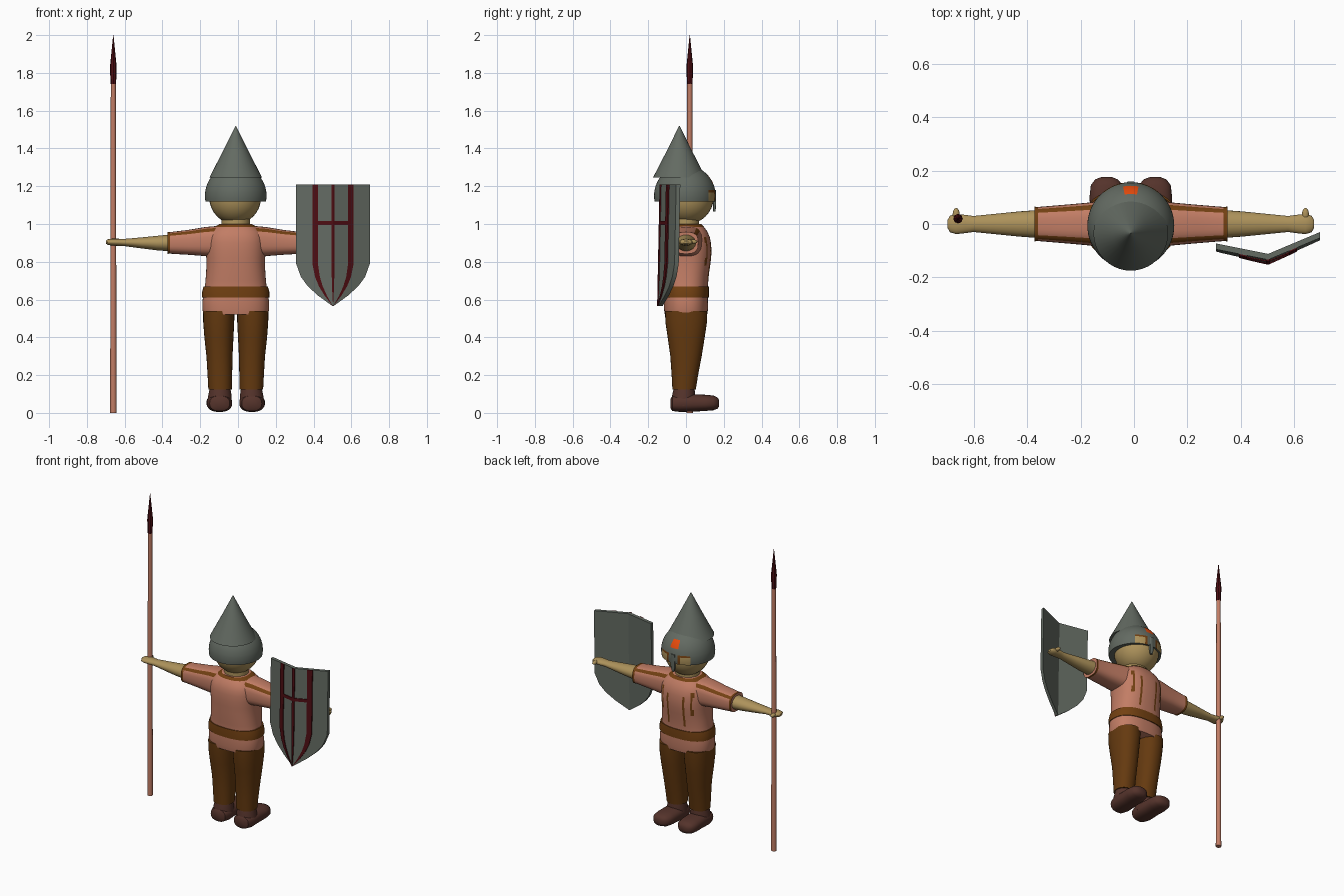
import bpy, bmesh, math

if "Cube" in bpy.data.objects:
    bpy.data.objects.remove(bpy.data.objects["Cube"])

CX = -0.012  # body centre line


def material(name, rgb):
    m = bpy.data.materials.new(name)
    m.diffuse_color = (*rgb, 1)
    m.use_nodes = True
    m.node_tree.nodes["Principled BSDF"].inputs["Base Color"].default_value = m.diffuse_color
    return m


steel = material("steel", (0.125, 0.145, 0.122))
skin = material("skin", (0.42, 0.29, 0.105))
cloth = material("shirt cloth", (0.54, 0.205, 0.13))
trim = material("brown trim", (0.17, 0.052, 0.006))
trouser = material("trouser brown", (0.13, 0.042, 0.005))
leather = material("boot leather", (0.09, 0.033, 0.024))
red = material("dark red", (0.075, 0.004, 0.006))
orange = material("orange", (0.85, 0.075, 0.004))


def finish(name, bm, mats, angle=40):
    bmesh.ops.recalc_face_normals(bm, faces=bm.faces)
    me = bpy.data.meshes.new(name)
    bm.to_mesh(me)
    bm.free()
    for m in mats:
        me.materials.append(m)
    for p in me.polygons:
        p.use_smooth = True
    me.set_sharp_from_angle(angle=math.radians(angle))
    ob = bpy.data.objects.new(name, me)
    bpy.context.collection.objects.link(ob)
    return ob


def loft(name, axis, rings, mats, seg=32, power=2.0, paint=None, angle=40):
    """Skin superellipse rings (t, c1, c2, r1, r2) placed along an axis."""
    bm = bmesh.new()
    loops = []
    for t, c1, c2, r1, r2 in rings:
        loop = []
        for i in range(seg):
            a = 2 * math.pi * i / seg
            c, s = math.cos(a), math.sin(a)
            u = c1 + r1 * math.copysign(abs(c) ** (2 / power), c)
            v = c2 + r2 * math.copysign(abs(s) ** (2 / power), s)
            loop.append(bm.verts.new({'x': (t, u, v), 'y': (u, t, v), 'z': (u, v, t)}[axis]))
        loops.append(loop)
    for j in range(len(loops) - 1):
        for i in range(seg):
            k = (i + 1) % seg
            f = bm.faces.new((loops[j][i], loops[j][k], loops[j + 1][k], loops[j + 1][i]))
            if paint:
                f.material_index = paint(i, j, f.calc_center_median())
    bm.faces.new(loops[0])
    bm.faces.new(loops[-1])
    return finish(name, bm, mats, angle)


def ball(name, loc, scale, mat):
    bm = bmesh.new()
    bmesh.ops.create_uvsphere(bm, u_segments=32, v_segments=16, radius=1)
    for v in bm.verts:
        v.co = [v.co[i] * scale[i] + loc[i] for i in range(3)]
    return finish(name, bm, [mat])


# Shirt body, with brown lacing on the chest (+y) and a brown collar
def paint_shirt(i, j, p):
    x = abs(p.x - CX)
    if p.z > 0.986:
        return 1
    if p.y > 0 and 0.7 < p.z < 0.93:
        for sx, lo, hi in ((0.018, 0.74, 0.93), (0.062, 0.70, 0.90), (0.105, 0.76, 0.93)):
            if abs(x - sx) < 0.0075 and lo < p.z < hi:
                return 1
    return 0


loft("shirt", 'z', [(z, CX, y, rx, ry) for z, y, rx, ry in (
    (0.52, 0, .170, .112), (0.55, 0, .177, .117), (0.60, 0, .175, .116), (0.67, 0, .163, .116),
    (0.70, 0, .160, .118), (0.74, 0, .157, .122), (0.78, 0.002, .155, .126), (0.82, 0.003, .156, .130),
    (0.86, 0.003, .158, .132), (0.90, 0.002, .158, .130), (0.93, 0.001, .154, .125),
    (0.96, 0, .142, .113), (0.985, 0, .112, .095), (1.0, 0, .085, .080))],
    [cloth, trim], seg=72, power=2.4, paint=paint_shirt)
loft("belt", 'z', [(0.61, CX, 0, .178, .121), (0.64, CX, 0, .178, .122), (0.67, CX, 0, .170, .121)],
     [trim], seg=48, power=2.4)
loft("neck", 'z', [(0.97, CX, 0, .075, .07), (1.06, CX, 0, .075, .07)], [skin])
ball("head", (-0.015, 0.006, 1.14), (0.137, 0.14, 0.14), skin)


# Helmet bowl with painted eye openings, brows and a forehead badge on the +y side
def paint_helmet(i, j, p):
    az = abs(math.degrees(math.atan2(p.x - CX, p.y)))
    if 15 < az < 40 and p.z < 1.168:
        return 1
    if 12 < az < 43 and p.z < 1.18:
        return 2
    if az < 9 and 1.215 < p.z < 1.262:
        return 3
    return 0


bowl = (1.12, 1.135, 1.15, 1.168, 1.18, 1.2, 1.215, 1.23, 1.245, 1.262, 1.28, 1.295, 1.306, 1.312)
loft("helmet_bowl", 'z', [(z, CX, -0.006, r, r) for z, r in
     ((z, math.sqrt(0.163 ** 2 - (z - 1.15) ** 2)) for z in bowl)],
     [steel, skin, trim, orange], seg=64, paint=paint_helmet)
loft("helmet_cone", 'z', [(1.245, CX, -0.035, .14, .14), (1.38, CX, -0.035, .0705, .0705),
                          (1.52, CX, -0.035, .001, .001)], [steel], seg=40)
loft("nose_guard", 'z', [(1.065, CX, .150, .008, .006), (1.10, CX, .152, .015, .008),
                         (1.18, CX, .150, .015, .010)], [steel], seg=12, power=4)


# Sleeves: stripes along the upper corners and a cuff
def paint_sleeve(i, j, p):
    return 1 if i in (3, 4, 11, 12) or j == 3 else 0


for side, label in ((-1, "left"), (1, "right")):
    def X(d):
        return CX + side * d

    loft(label + "_sleeve", 'x', [(X(d), 0, z, ry, rz) for d, z, ry, rz in (
        (.07, .908, .092, .084), (.16, .907, .080, .077), (.25, .903, .072, .066),
        (.348, .900, .064, .057), (.362, .900, .065, .058))],
        [cloth, trim], power=2.8, paint=paint_sleeve)
    loft(label + "_arm", 'x', [(X(d), y, z, ry, rz) for d, y, z, ry, rz in (
        (.34, 0, .900, .053, .045), (.42, 0, .899, .047, .038), (.50, 0, .900, .039, .029),
        (.59, 0, .902, .030, .019), (.62, 0, .903, .034, .019), (.655, 0, .904, .038, .018),
        (.678, 0, .904, .031, .015), (.688, 0, .904, .014, .007))], [skin], seg=24)
    ball(label + "_thumb", (X(.655), .036, .906), (.013, .024, .012), skin)

    # Trouser leg and boot
    loft(label + "_trouser_leg", 'z', [(z, X(d), y, rx, ry) for z, d, y, rx, ry in (
        (.125, .083, -.010, .062, .062), (.20, .084, -.006, .065, .070), (.30, .086, 0, .069, .083),
        (.40, .089, .001, .077, .098), (.48, .090, .001, .082, .110), (.54, .090, .001, .083, .112))],
        [trouser], power=2.2)
    loft(label + "_boot_ankle", 'z', [(.04, X(.086), -.014, .066, .064), (.09, X(.084), -.012, .062, .062),
                                      (.13, X(.083), -.010, .055, .055)], [leather])
    loft(label + "_boot_foot", 'y', [(y, X(d), z, rx, rz) for y, d, z, rx, rz in (
        (-.082, .085, .050, .030, .025), (-.072, .085, .050, .053, .040), (-.03, .086, .052, .067, .047),
        (.04, .087, .053, .064, .046), (.10, .089, .053, .066, .043), (.145, .090, .053, .060, .039),
        (.167, .091, .052, .043, .030), (.176, .091, .051, .020, .015))], [leather], power=2.4)

# Spear
SX, SY = -0.66, 0.02
loft("spear_shaft", 'z', [(0, SX, SY, .017, .017), (1.76, SX, SY, .0135, .0135)], [cloth], seg=16)
loft("spear_head", 'z', [(1.74, SX, SY, .0145, .0145), (1.83, SX, SY, .018, .018),
                         (1.91, SX, SY, .010, .010), (2.0, SX, SY, .001, .001)], [red], seg=8, angle=30)

# Shield: a folded sheet, half width set by height, narrowing to a point
SHX = 0.503
OUTLINE = ((1.21, .195), (1.015, .195), (.995, .195), (.79, .195), (.72, .170), (.67, .133),
           (.62, .078), (.565, .002))


def shield_sheet(name, us, rows, lift, thick, mat):
    bm = bmesh.new()

    def point(u, z, w, back):
        x = u * w
        y = -0.134 + (0.42 * x if x > 0 else -0.2 * x) + 0.02 * (z - 1.21) - lift
        return bm.verts.new((SHX + x, y + back, z))
    grids = [[[point(u, z, w, b) for u in us] for z, w in rows] for b in (0, thick)]
    n, m = len(rows), len(us)
    for g in grids:
        for j in range(n - 1):
            for i in range(m - 1):
                bm.faces.new((g[j][i], g[j][i + 1], g[j + 1][i + 1], g[j + 1][i]))
    rim = ([(0, i) for i in range(m)] + [(j, m - 1) for j in range(1, n)]
           + [(n - 1, i) for i in range(m - 2, -1, -1)] + [(j, 0) for j in range(n - 2, 0, -1)])
    for (a, b), (c, d) in zip(rim, rim[1:] + rim[:1]):
        bm.faces.new((grids[0][a][b], grids[0][c][d], grids[1][c][d], grids[1][a][b]))
    return finish(name, bm, [mat], 20)


shield_sheet("shield", (-1, -.5, 0, .5, 1), OUTLINE, 0, .022, steel)
shield_sheet("shield_left_stripe", (-.56, -.41), OUTLINE, .006, .008, red)
shield_sheet("shield_right_stripe", (.41, .56), OUTLINE, .006, .008, red)
shield_sheet("shield_middle_stripe", (-.04, 0, .04), OUTLINE, .006, .008, red)
shield_sheet("shield_cross_bar", (-.45, 0, .45), OUTLINE[1:3], .005, .007, red)
